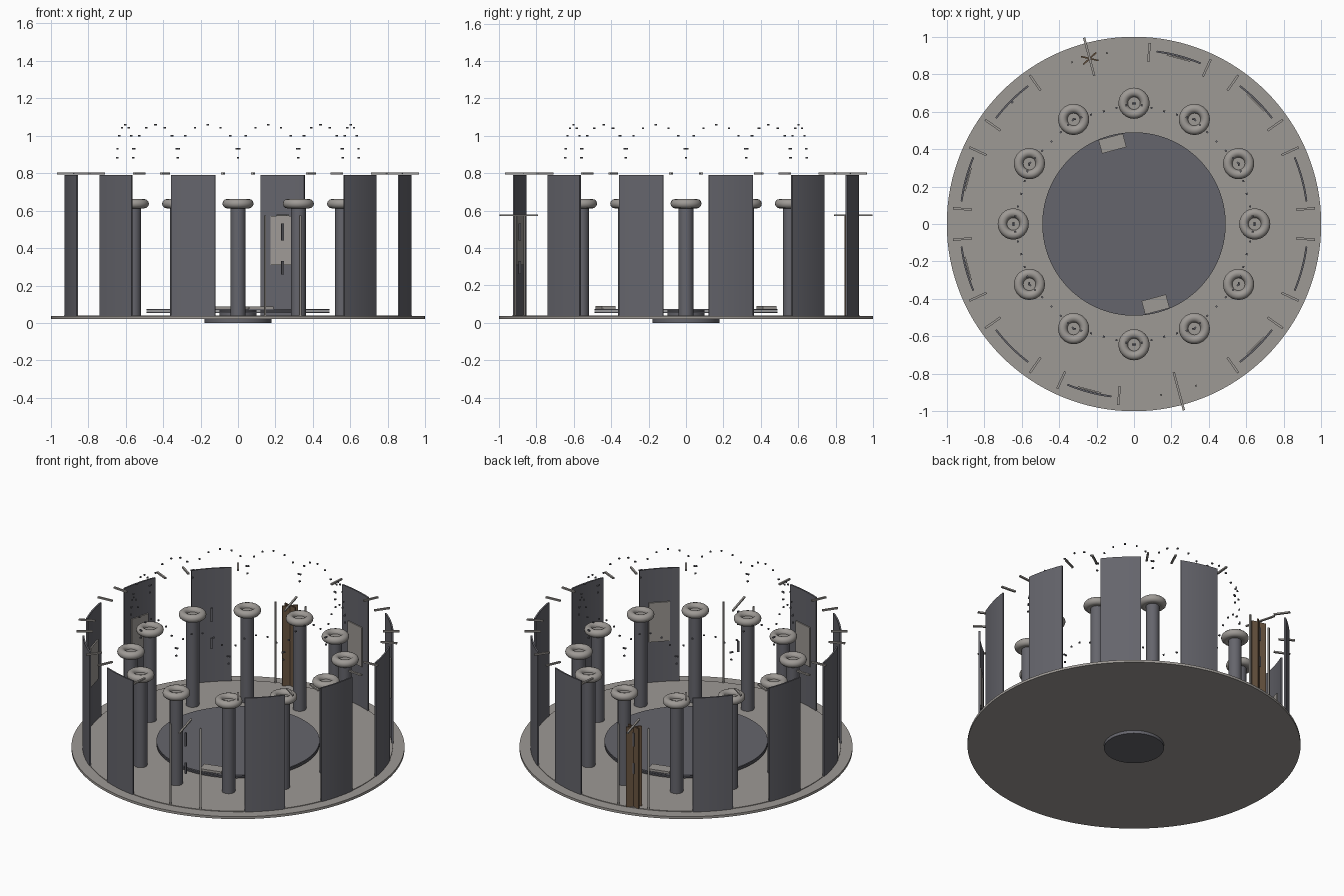
import bpy, bmesh, math
from mathutils import Matrix, Vector

if "Cube" in bpy.data.objects:
    bpy.data.objects.remove(bpy.data.objects["Cube"])


def mat(name, c):
    m = bpy.data.materials.new(name)
    m.diffuse_color = (*c, 1)
    m.use_nodes = True
    m.node_tree.nodes["Principled BSDF"].inputs["Base Color"].default_value = m.diffuse_color
    return m


STONE = mat("warm grey stone", (0.34, 0.32, 0.30))
SLATE = mat("slate grey", (0.13, 0.13, 0.15))
BROWN = mat("brown wood", (0.15, 0.095, 0.055))


def finish(name, bm, m, smooth=False):
    bmesh.ops.recalc_face_normals(bm, faces=bm.faces)
    me = bpy.data.meshes.new(name)
    bm.to_mesh(me)
    bm.free()
    me.materials.append(m)
    ob = bpy.data.objects.new(name, me)
    bpy.context.collection.objects.link(ob)
    if smooth:
        bpy.context.view_layer.objects.active = ob
        ob.select_set(True)
        bpy.ops.object.shade_smooth_by_angle(angle=math.radians(35))
        ob.select_set(False)
    return ob


def cylinder(name, r, z0, z1, m, x=0, y=0, n=96):
    bm = bmesh.new()
    bmesh.ops.create_cone(bm, cap_ends=True, segments=n, radius1=r, radius2=r, depth=z1 - z0,
                          matrix=Matrix.Translation((x, y, (z0 + z1) / 2)))
    return finish(name, bm, m, True)


def add_box(bm, az, r, z, size, turn=0, side=0):
    """Box placed at a polar position; size = (radial, tangential, height)."""
    M = (Matrix.Rotation(math.radians(az), 4, 'Z') @ Matrix.Translation((r, side, z))
         @ Matrix.Rotation(math.radians(turn), 4, 'Z') @ Matrix.Diagonal((*size, 1)))
    bmesh.ops.create_cube(bm, size=1, matrix=M)


def boxes(name, items, m):
    bm = bmesh.new()
    for it in items:
        add_box(bm, *it)
    return finish(name, bm, m)


# Round floor with a stepped rim and a foot below
cylinder("foot_disc", 0.18, 0.0, 0.025, SLATE)
cylinder("floor_rim", 1.0, 0.02, 0.036, STONE, n=128)
cylinder("floor", 0.93, 0.03, 0.04, STONE, n=128)

# Central stage: two thin stacked discs
cylinder("stage_lower", 0.49, 0.053, 0.061, SLATE)
cylinder("stage_upper", 0.49, 0.066, 0.075, SLATE)
cylinder("stage_core", 0.10, 0.04, 0.07, SLATE, n=32)
boxes("benches", [(a, 0.445, 0.082, (0.075, 0.135, 0.014)) for a in (105, 285)], STONE)

# Twelve columns with ring capitals
for k in range(12):
    a = math.radians(30 * k)
    x, y = 0.645 * math.cos(a), 0.645 * math.sin(a)
    cylinder("column", 0.04, 0.04, 0.62, SLATE, x, y, 32)
    cylinder("capital_plate", 0.06, 0.615, 0.638, STONE, x, y, 32)
    bpy.ops.mesh.primitive_torus_add(location=(x, y, 0.637), major_radius=0.058, minor_radius=0.025,
                                     major_segments=32, minor_segments=12)
    ring = bpy.context.object
    ring.name = "capital_ring"
    ring.data.materials.append(STONE)
    bpy.ops.object.shade_smooth()
    ring.select_set(False)

# Curved wall panels, with two openings left for the doors
DOORS = (105, 285)
for k in range(12):
    c = 15 + 30 * k
    if c in DOORS:
        continue
    bm = bmesh.new()
    rows = []
    for i in range(9):
        a = math.radians(c - 7.5 + 15 * i / 8)
        rows.append([bm.verts.new((r * math.cos(a), r * math.sin(a), z))
                     for r, z in ((0.924, 0.035), (0.934, 0.035), (0.934, 0.79), (0.924, 0.79))])
    for p, q in zip(rows, rows[1:]):
        for j in range(4):
            bm.faces.new((p[j], p[(j + 1) % 4], q[(j + 1) % 4], q[j]))
    bm.faces.new(rows[0])
    bm.faces.new(rows[-1])
    finish("wall_panel", bm, SLATE, True)

# Display boards on the inner side of some panels
boxes("display_boards", [(a, 0.918, 0.44, (0.008, 0.13, 0.26))
                         for a in (45, 75, 165, 195, 255, 315)], STONE)

# Short radial rods at the tops of the wall bays
rods = [(c + d, 0.92, 0.798, (0.10, 0.012, 0.010))
        for c in range(15, 360, 30) if c not in DOORS for d in (-10, 10)]
boxes("top_rods", rods, STONE)

# Door frames: long radial bar, two posts, and handles
boxes("door_bars", [(a, 0.925, 0.575, (0.21, 0.012, 0.008)) for a in DOORS], STONE)
boxes("door_posts", [(a + d, 0.925, 0.305, (0.01, 0.01, 0.54)) for a in DOORS for d in (-6, 6)], STONE)
handles = [(a, 0.92, z, (0.012, 0.012, h)) for a in (105, 285, 135)
           for z, h in ((0.485, 0.09), (0.295, 0.07))]
boxes("door_handles", handles, SLATE)

# Crossed brown door leaves in the back opening
boxes("crossed_door", [(105, 0.915, 0.305, (0.008, 0.095, 0.53), t) for t in (-28, 28)], BROWN)

# Tiny beads tracing an arch between each pair of columns
beads = []
half = 0.645 * math.sin(math.radians(15))
mid = 0.645 * math.cos(math.radians(15))
for k in range(12):
    for t in (0, 16, 42, 65, 90, 115, 138, 164, 180):
        u = math.radians(t)
        beads.append((15 + 30 * k, mid, 0.883 + 0.175 * math.sin(u), (0.01, 0.01, 0.008),
                      0, half * math.cos(u)))
boxes("arch_beads", beads, SLATE)
